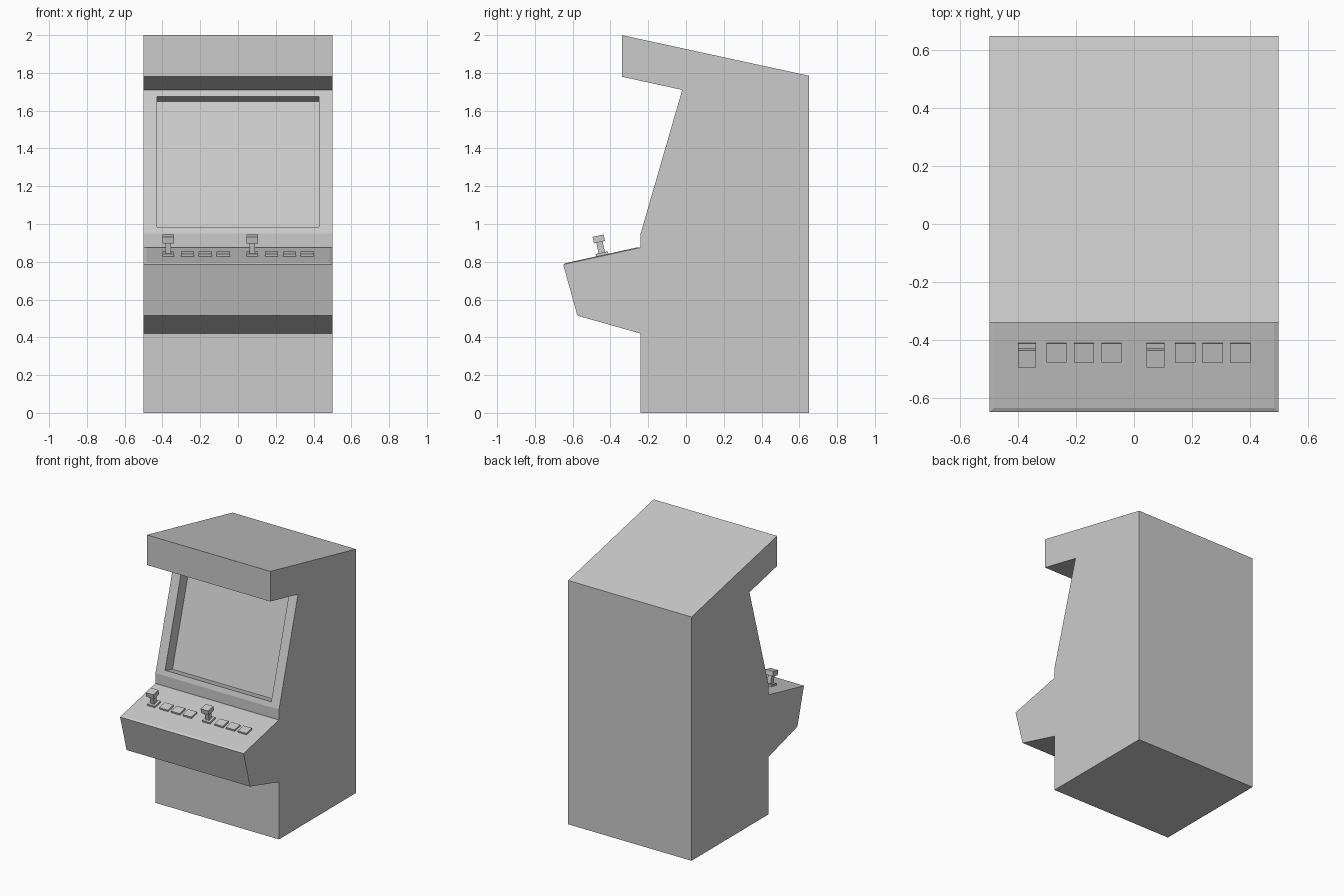
import bpy, bmesh, math
from mathutils import Matrix, Vector

cube = bpy.data.objects.get("Cube")
if cube:
    bpy.data.objects.remove(cube, do_unlink=True)

grey = bpy.data.materials.new("plain grey")
grey.use_nodes = True
colour = (0.6, 0.6, 0.6, 1)
grey.diffuse_color = colour
grey.node_tree.nodes["Principled BSDF"].inputs["Base Color"].default_value = colour


def finish(bm, name):
    bmesh.ops.recalc_face_normals(bm, faces=bm.faces)
    mesh = bpy.data.meshes.new(name)
    bm.to_mesh(mesh)
    bm.free()
    mesh.materials.append(grey)
    obj = bpy.data.objects.new(name, mesh)
    bpy.context.collection.objects.link(obj)
    return obj


# Cabinet: side profile (y, z) pulled across the width
HALF = 0.5
profile = [(-0.34, 2), (-0.34, 1.78), (-0.02, 1.71), (-0.24, 0.95), (-0.24, 0.875),
           (-0.65, 0.785), (-0.575, 0.515), (-0.24, 0.42), (-0.24, 0),
           (0.65, 0), (0.65, 1.785)]
SCREEN, PANEL = 2, 4   # profile edges that become the screen and control faces
bm = bmesh.new()
left, right = [[bm.verts.new((x, y, z)) for y, z in profile] for x in (HALF, -HALF)]
bm.faces.new(left)
bm.faces.new(right[::-1])
n = len(profile)
strips = [bm.faces.new((left[i], right[i], right[(i + 1) % n], left[(i + 1) % n]))
          for i in range(n)]
bmesh.ops.recalc_face_normals(bm, faces=bm.faces)

# Recessed screen with a bezel around it
screen = strips[SCREEN]
bmesh.ops.inset_individual(bm, faces=[screen], thickness=0.052)
for v in screen.verts:
    v.co.x = math.copysign(0.43, v.co.x)
normal = screen.normal.copy()
sunk = bmesh.ops.extrude_discrete_faces(bm, faces=[screen])["faces"][0]
bmesh.ops.translate(bm, verts=sunk.verts, vec=normal * -0.09)

# Slightly raised control panel
bmesh.ops.inset_individual(bm, faces=[strips[PANEL]], thickness=0.022, depth=0.005)
finish(bm, "cabinet")

# Controls share the slope of the panel
slope = math.atan2(0.09, 0.41)
ROW_Y = -0.442
row_z = 0.785 + (ROW_Y + 0.65) * math.tan(slope)


def control(name, x, boxes):
    """Boxes are (width, depth, bottom, top) stacked along the panel normal."""
    bm = bmesh.new()
    for width, depth, low, high in boxes:
        size = Matrix.Diagonal((width, depth, high - low, 1))
        bmesh.ops.create_cube(bm, size=1,
                              matrix=Matrix.Translation((0, 0, (low + high) / 2)) @ size)
    obj = finish(bm, name)
    obj.location = (x, ROW_Y, row_z)
    obj.rotation_euler.x = slope


PAD = (0.07, 0.066, 0, 0.018)
for player, start in (("right", -0.37), ("left", 0.075)):
    control(player + "_joystick", start,
            [(0.062, 0.066, 0, 0.018), (0.03, 0.034, 0.018, 0.075), (0.062, 0.06, 0.075, 0.11)])
    for i in range(3):
        control(f"{player}_button_{i + 1}", start + 0.102 + i * 0.095, [PAD])
